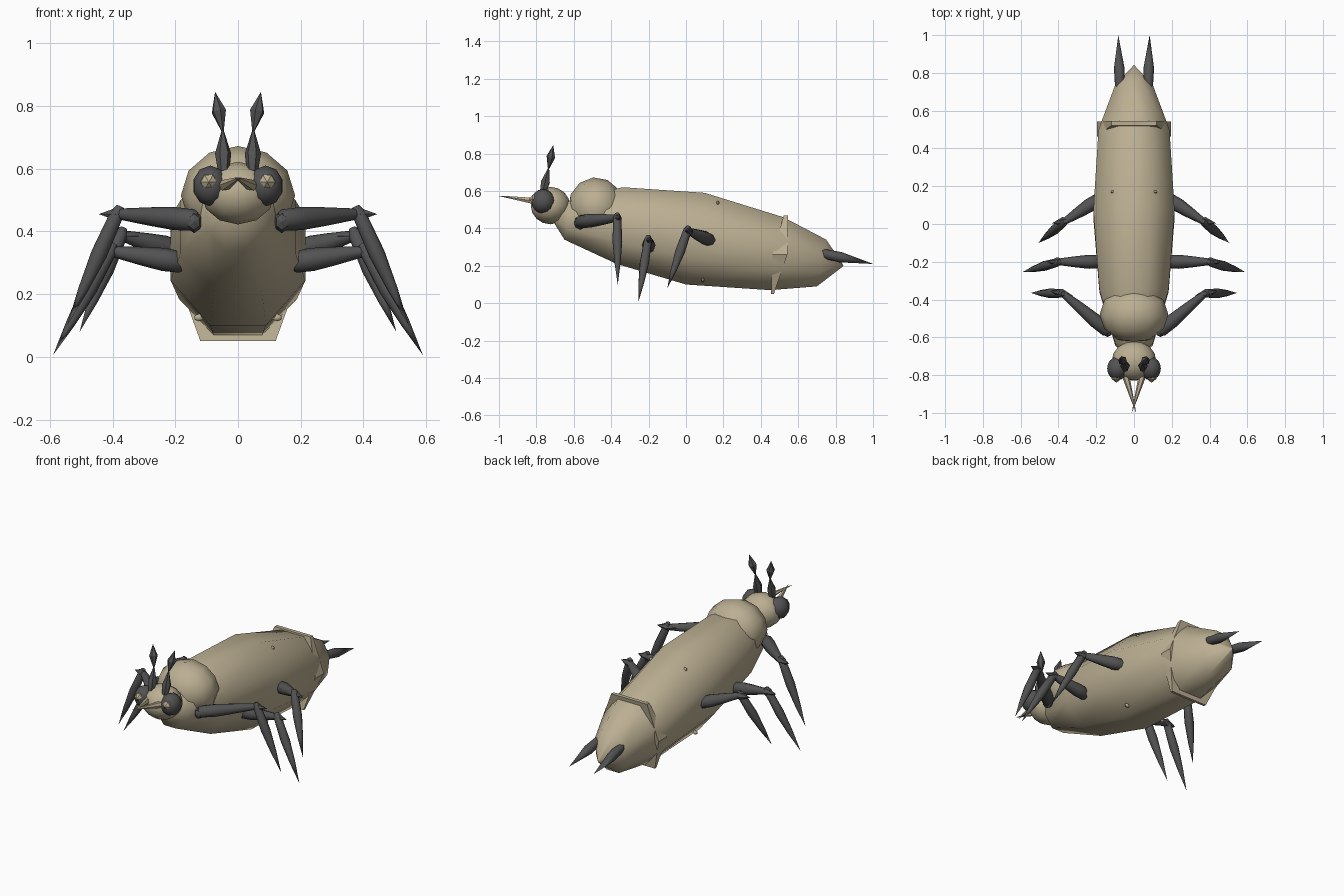
import bpy, bmesh, math
from mathutils import Vector, Matrix

if "Cube" in bpy.data.objects:
    bpy.data.objects.remove(bpy.data.objects["Cube"])


def material(name, rgb):
    m = bpy.data.materials.new(name)
    m.diffuse_color = (*rgb, 1)
    m.use_nodes = True
    m.node_tree.nodes["Principled BSDF"].inputs["Base Color"].default_value = m.diffuse_color
    return m


TAN = material("tan shell", (0.50, 0.43, 0.29))
DARK = material("dark grey", (0.085, 0.085, 0.088))


def finish(name, bm, mat, angle=50):
    bmesh.ops.recalc_face_normals(bm, faces=bm.faces[:])
    me = bpy.data.meshes.new(name)
    bm.to_mesh(me)
    bm.free()
    me.materials.append(mat)
    ob = bpy.data.objects.new(name, me)
    bpy.context.collection.objects.link(ob)
    bpy.ops.object.select_all(action='DESELECT')
    ob.select_set(True)
    bpy.context.view_layer.objects.active = ob
    bpy.ops.object.shade_smooth_by_angle(angle=math.radians(angle))
    return ob


def loft(name, rings, mat, angle=50):
    """Skin a list of equal point rings and close both ends."""
    bm = bmesh.new()
    rows = [[bm.verts.new(p) for p in r] for r in rings]
    n = len(rows[0])
    for a, b in zip(rows, rows[1:]):
        for i in range(n):
            j = (i + 1) % n
            bm.faces.new((a[i], a[j], b[j], b[i]))
    bm.faces.new(rows[0])
    bm.faces.new(rows[-1])
    bmesh.ops.remove_doubles(bm, verts=bm.verts[:], dist=0.0004)
    return finish(name, bm, mat, angle)


def spindle(name, p0, p1, profile, mat, sides=6, angle=50):
    """Turned rod from p0 to p1; profile holds (fraction, radius)."""
    p0, p1 = Vector(p0), Vector(p1)
    q = (p1 - p0).to_track_quat('Z', 'Y')
    rings = []
    for t, r in profile:
        c = p0.lerp(p1, t)
        rings.append([c + q @ Vector((r * math.cos(k * math.tau / sides),
                                      r * math.sin(k * math.tau / sides), 0))
                      for k in range(sides)])
    return loft(name, rings, mat, angle)


def ball(name, centre, size, mat, seg=10, rings=6, tilt=0, angle=50):
    """Low sphere with its poles along y."""
    bm = bmesh.new()
    bmesh.ops.create_uvsphere(bm, u_segments=seg, v_segments=rings, radius=1)
    m = (Matrix.Translation(centre) @ Matrix.Rotation(tilt, 4, 'X')
         @ Matrix.Diagonal((*size, 1)) @ Matrix.Rotation(math.pi / 2, 4, 'X'))
    bm.transform(m)
    return finish(name, bm, mat, angle)


# abdomen: leaning eight-sided sections (y top, z top, y bottom, z bottom, half width)
sections = [(-0.71, 0.49, -0.70, 0.42, 0.04), (-0.62, 0.55, -0.65, 0.34, 0.10),
            (-0.34, 0.62, -0.37, 0.21, 0.183), (0.10, 0.59, 0.0, 0.10, 0.215),
            (0.52, 0.46, 0.45, 0.07, 0.188), (0.75, 0.34, 0.70, 0.09, 0.10),
            (0.842, 0.201, 0.842, 0.199, 0.0003)]
rings = []
for yt, zt, yb, zb, w in sections:
    ring = []
    for k in range(8):
        a = math.radians(22.5 + 45 * k)
        u = math.cos(a) / math.cos(math.radians(22.5))
        v = math.sin(a) / math.cos(math.radians(22.5))
        f = (v + 1) / 2
        ring.append((u * w, yb + (yt - yb) * f, zb + (zt - zb) * f))
    rings.append(ring)
loft("abdomen", rings, TAN, 60)

# six-sided collar near the tail, widest at its side corners
front, back = [], []
for x, z, yf, yr in [(-0.12, 0.05, 0.455, 0.47), (0.12, 0.05, 0.455, 0.47),
                     (0.196, 0.26, 0.463, 0.542), (0.12, 0.468, 0.522, 0.545),
                     (-0.12, 0.468, 0.522, 0.545), (-0.196, 0.26, 0.463, 0.542)]:
    front.append((x, yf, z))
    back.append((x, yr, z))
loft("tail_collar", [front, back], TAN, 30)

# thorax and head
ball("thorax", (0, -0.48, 0.515), (0.182, 0.15, 0.158), TAN, 12, 6, 0.1)
ball("head", (0, -0.725, 0.522), (0.118, 0.105, 0.10), TAN, 12, 8)

for s, side in ((-1, "left"), (1, "right")):
    # eyes with a small pointed stud
    ball(side + "_eye", (s * 0.088, -0.765, 0.545), (0.057, 0.062, 0.065), DARK, 10, 8)
    spindle(side + "_eye_stud", (s * 0.093, -0.80, 0.557), (s * 0.093, -0.84, 0.557),
            [(0, 0.03), (0.5, 0.026), (1, 0.0002)], TAN, 6, 20)

    # curved jaw in two pieces, crossing at the tip
    spindle(side + "_jaw", (s * 0.045, -0.80, 0.545), (s * 0.003, -0.95, 0.567),
            [(0, 0.02), (0.3, 0.016), (1, 0.006)], TAN)
    spindle(side + "_jaw_tip", (s * 0.003, -0.95, 0.567), (s * -0.012, -1.0, 0.572),
            [(0, 0.006), (1, 0.0002)], TAN)

    # antenna of two diamond beads
    a, b, c = (s * 0.046, -0.765, 0.59), (s * 0.049, -0.735, 0.72), (s * 0.073, -0.71, 0.845)
    spindle(side + "_antenna_base", a, b, [(0, 0.018), (0.45, 0.026), (1, 0.004)], DARK, 6, 30)
    spindle(side + "_antenna_tip", b, c, [(0, 0.004), (0.5, 0.024), (1, 0.0002)], DARK, 6, 30)

    # tail prong
    spindle(side + "_tail_prong", (s * 0.075, 0.71, 0.27), (s * 0.083, 1.0, 0.21),
            [(0, 0.018), (0.06, 0.025), (0.4, 0.028), (1, 0.0002)], DARK, 8)

    # breathing pores above and below
    for nm, p in (("upper", (s * 0.11, 0.17, 0.535)), ("lower", (s * 0.125, 0.09, 0.125))):
        ball(f"{side}_{nm}_pore", p, (0.016, 0.009, 0.012), TAN, 6, 4)

    # legs: hip, knee, foot
    for nm, hip, knee, foot in (
            ("front", (0.13, -0.575, 0.435), (0.375, -0.368, 0.455), (0.545, -0.365, 0.10)),
            ("middle", (0.17, -0.20, 0.30), (0.395, -0.20, 0.335), (0.59, -0.255, 0.005)),
            ("rear", (0.18, 0.135, 0.335), (0.365, 0.015, 0.385), (0.505, -0.10, 0.08))):
        hip, knee, foot = (Vector((s * p[0], p[1], p[2])) for p in (hip, knee, foot))
        spindle(f"{side}_{nm}_thigh", hip, knee,
                [(0, 0.022), (0.05, 0.034), (0.3, 0.037), (0.6, 0.03), (1, 0.018)], DARK, 8)
        top = knee + Vector((0, 0, 0.025))
        spindle(f"{side}_{nm}_shin", top, foot,
                [(0, 0.012), (0.06, 0.022), (0.4, 0.026), (0.7, 0.016), (1, 0.0002)], DARK, 8)
        # short spur through the knee
        out = (knee - hip).normalized()
        out = Vector((s, out.y * 0.3, 0)).normalized()
        spindle(f"{side}_{nm}_knee_spur", knee - out * 0.05, knee + out * 0.07,
                [(0, 0.0002), (0.5, 0.024), (1, 0.0002)], DARK, 6)
        if nm == "front":
            ball(f"{side}_front_hip", hip + Vector((s * 0.01, 0.01, -0.005)),
                 (0.028, 0.034, 0.036), DARK, 6, 4, 0, 20)
